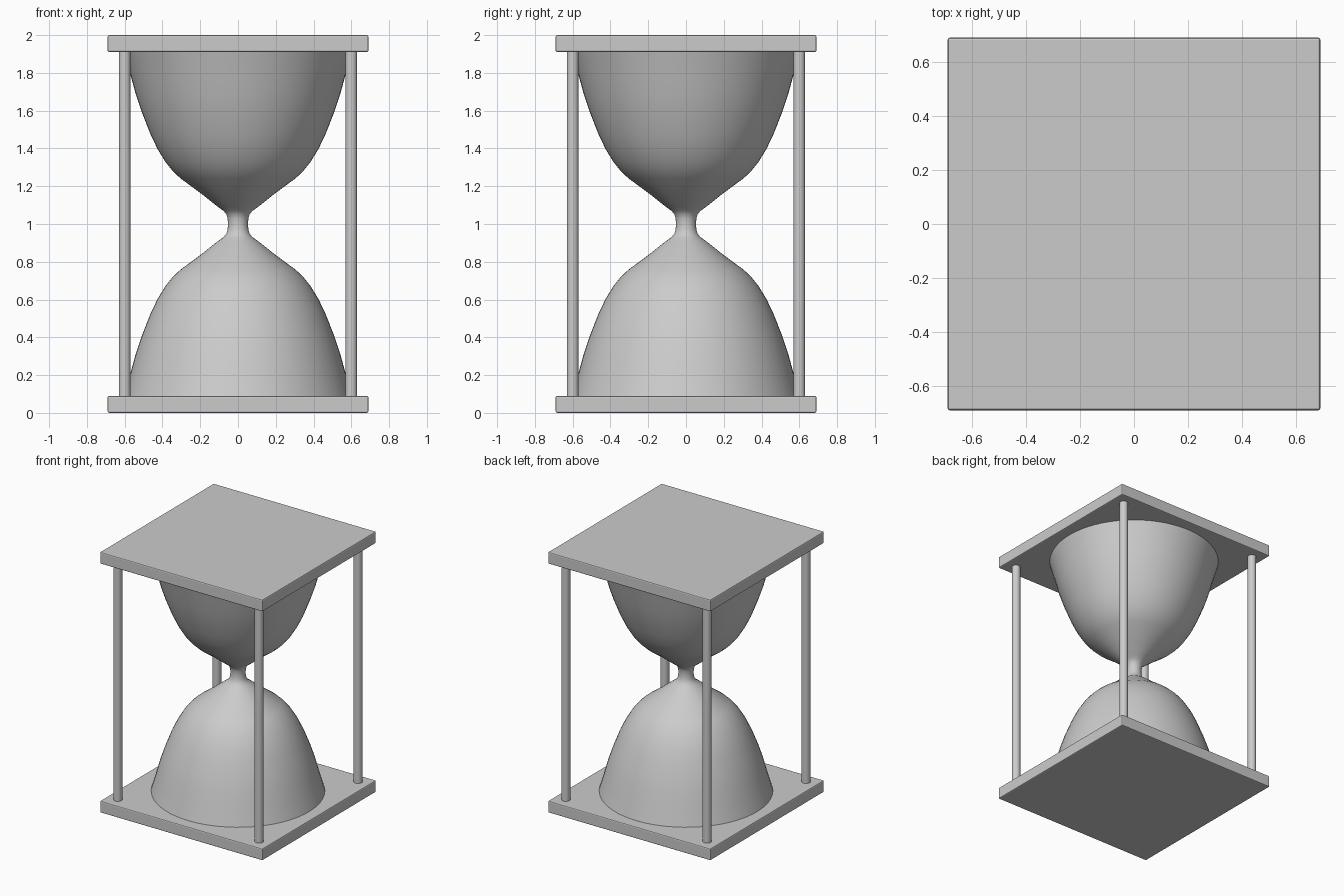
import bpy, bmesh, math

if "Cube" in bpy.data.objects:
    bpy.data.objects.remove(bpy.data.objects["Cube"])

PLATE_HALF, PLATE_T, HEIGHT = 0.69, 0.09, 2.0
POST_POS, POST_R = 0.60, 0.031


def smooth(obj, angle=35):
    bpy.ops.object.select_all(action='DESELECT')
    obj.select_set(True)
    bpy.context.view_layer.objects.active = obj
    bpy.ops.object.shade_smooth_by_angle(angle=math.radians(angle))


def plate(name, z):
    bpy.ops.mesh.primitive_cube_add(size=1, location=(0, 0, z))
    obj = bpy.context.object
    obj.name = name
    obj.scale = (2 * PLATE_HALF, 2 * PLATE_HALF, PLATE_T)
    bpy.ops.object.transform_apply(location=False, rotation=False, scale=True)
    bevel = obj.modifiers.new("soft_edge", 'BEVEL')
    bevel.width = 0.008
    bevel.segments = 2


# Square end plates
plate("bottom_plate", PLATE_T / 2)
plate("top_plate", HEIGHT - PLATE_T / 2)

# Corner posts
for side, sx in (("left", -1), ("right", 1)):
    for end, sy in (("front", -1), ("back", 1)):
        bpy.ops.mesh.primitive_cylinder_add(
            vertices=32, radius=POST_R, depth=HEIGHT - 2 * PLATE_T + 0.02,
            location=(sx * POST_POS, sy * POST_POS, HEIGHT / 2))
        post = bpy.context.object
        post.name = f"{end}_{side}_post"
        smooth(post)

# Glass bulbs: half profile (radius, height above the neck), mirrored and lathed
half = [(0.053, 0.0), (0.055, 0.03), (0.062, 0.052), (0.077, 0.07),
        (0.103, 0.088), (0.20, 0.165), (0.305, 0.242), (0.345, 0.28),
        (0.383, 0.327), (0.425, 0.395), (0.463, 0.474), (0.51, 0.594),
        (0.542, 0.69), (0.568, 0.785), (0.59, 0.86), (0.605, 0.912)]
profile = [(r, 1 - h) for r, h in reversed(half[1:])] + [(r, 1 + h) for r, h in half]
bm = bmesh.new()
verts = [bm.verts.new((r, 0, z)) for r, z in profile]
edges = [bm.edges.new(pair) for pair in zip(verts, verts[1:])]
bmesh.ops.spin(bm, geom=verts + edges, cent=(0, 0, 0), axis=(0, 0, 1),
               angle=2 * math.pi, steps=64, use_merge=True)
bmesh.ops.remove_doubles(bm, verts=bm.verts, dist=1e-4)
bmesh.ops.recalc_face_normals(bm, faces=bm.faces)
# Make sure the open surface faces outwards
bm.faces.ensure_lookup_table()
f = bm.faces[0]
c = f.calc_center_median()
if f.normal.x * c.x + f.normal.y * c.y < 0:
    bmesh.ops.reverse_faces(bm, faces=bm.faces)
mesh = bpy.data.meshes.new("glass_bulbs")
bm.to_mesh(mesh)
bm.free()
glass = bpy.data.objects.new("glass_bulbs", mesh)
bpy.context.collection.objects.link(glass)
smooth(glass, 50)
